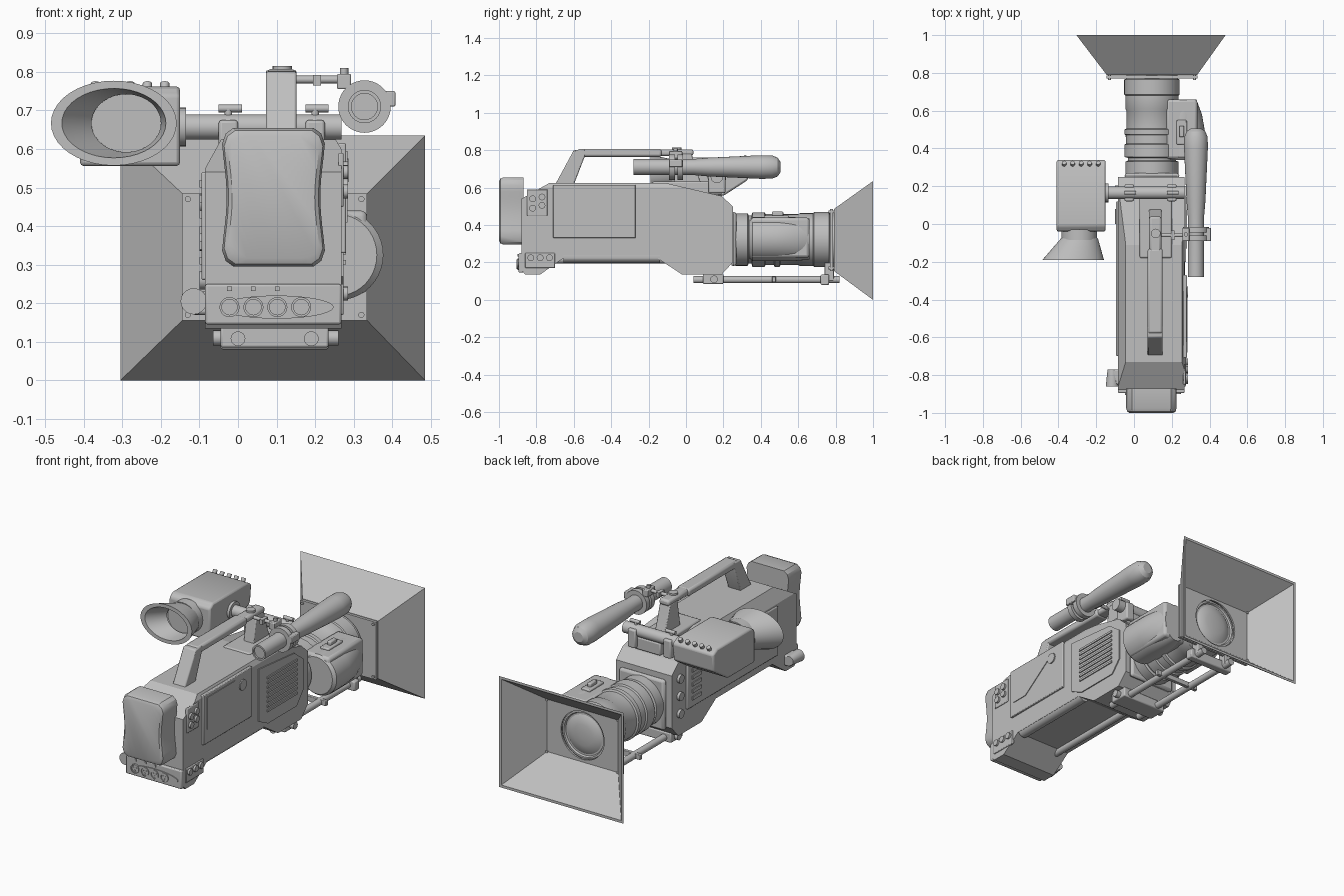
import bpy, bmesh, math
from mathutils import Vector

cube = bpy.data.objects.get("Cube")
if cube:
    bpy.data.objects.remove(cube)

grey = bpy.data.materials.new("plain grey")
grey.use_nodes = True
grey.diffuse_color = (0.52, 0.52, 0.52, 1)
grey.node_tree.nodes["Principled BSDF"].inputs["Base Color"].default_value = grey.diffuse_color


def finish(name, bm, bevel=0, segments=2):
    bmesh.ops.recalc_face_normals(bm, faces=bm.faces)
    mesh = bpy.data.meshes.new(name)
    bm.to_mesh(mesh)
    bm.free()
    mesh.materials.append(grey)
    mesh.shade_smooth()
    mesh.set_sharp_from_angle(angle=math.radians(32))
    ob = bpy.data.objects.new(name, mesh)
    bpy.context.collection.objects.link(ob)
    if bevel:
        mod = ob.modifiers.new("bevel", 'BEVEL')
        mod.width, mod.segments = bevel, segments
        mod.limit_method = 'ANGLE'
    return ob


def loft(name, rings, caps=True, loop=False, bevel=0):
    bm = bmesh.new()
    rows = [[bm.verts.new(p) for p in ring] for ring in rings]
    pairs = list(zip(rows, rows[1:])) + ([(rows[-1], rows[0])] if loop else [])
    for a, b in pairs:
        n = len(a)
        for i in range(n):
            bm.faces.new((a[i], a[(i + 1) % n], b[(i + 1) % n], b[i]))
    if caps and not loop:
        bm.faces.new(rows[0])
        bm.faces.new(rows[-1])
    return finish(name, bm, bevel)


def box(name, x0, x1, y0, y1, z0, z1, bevel=0):
    rect = ((x0, y0), (x1, y0), (x1, y1), (x0, y1))
    return loft(name, [[(x, y, z) for x, y in rect] for z in (z0, z1)], bevel=bevel)


def side_profile(name, points, x0, x1, bevel=0):
    return loft(name, [[(x, y, z) for y, z in points] for x in (x0, x1)], bevel=bevel)


def oval(y, cx, cz, rx, rz, n=40):
    return [(cx + rx * math.cos(t), y, cz + rz * math.sin(t))
            for t in (math.tau * i / n for i in range(n))]


def square(y, cx, cz, rx, rz, n=40):
    ring = []
    for i in range(n):
        c, s = math.cos(math.tau * i / n), math.sin(math.tau * i / n)
        m = max(abs(c), abs(s))
        ring.append((cx + rx * c / m, y, cz + rz * s / m))
    return ring


def lathe(name, cx, cz, profile, n=40):
    return loft(name, [oval(y, cx, cz, r, r, n) for y, r in profile])


def rod(name, a, b, r, n=20):
    a, b = Vector(a), Vector(b)
    q = (b - a).to_track_quat('Z', 'Y')
    circle = [q @ Vector((r * math.cos(math.tau * i / n), r * math.sin(math.tau * i / n), 0)) for i in range(n)]
    return loft(name, [[p + c for c in circle] for p in (a, b)])


# Main body, with its upper edges cut at an angle
outline = [(-.88, .16), (-.86, .135), (-.78, .135), (-.66, .22), (-.15, .22), (-.02, .135),
           (.19, .135), (.25, .2), (.25, .5), (.19, .555), (-.11, .625), (-.73, .625), (-.88, .54)]
body = side_profile("body", outline, -.085, .268)
bm = bmesh.new()
bm.from_mesh(body.data)
for co, no in (((-.085, 0, .55), (-1, 0, .55)), ((.268, 0, .6), (1, 0, .6))):
    cut = bmesh.ops.bisect_plane(bm, geom=bm.verts[:] + bm.edges[:] + bm.faces[:],
                                 plane_co=co, plane_no=no, clear_outer=True)
    edges = [e for e in cut["geom_cut"] if isinstance(e, bmesh.types.BMEdge)]
    bmesh.ops.contextual_create(bm, geom=edges)
bm.to_mesh(body.data)
bm.free()
body.data.shade_flat()

# Battery with a narrow waist
def battery_ring(y, s):
    ring = []
    for x, y0, z in square(y, 0, 0, 1, 1, 48):
        k = (1 + .18 * max(0, abs(x * z) - .5)) if abs(x) > .8 and abs(z) > .8 else 1
        waist = 1 - .1 * math.cos(z * math.pi / 2) ** 2
        ring.append((.092 + .135 * s * x * waist / k, y, .475 + .18 * s * z / k))
    return ring

loft("battery", [battery_ring(y, s) for y, s in ((-.87, 1), (-.975, 1), (-.993, .96), (-1, .88))])

# Rear connector panel
box("rear_panel", -.085, .268, -.895, -.87, .145, .25, .006)
loft("connector_plate", [oval(y, .1, .19, .148, .03) for y in (-.89, -.9)])
for i in range(4):
    x = -.022 + .062 * i
    lathe("rear_connector", x, .19, [(-.89, .026), (-.905, .026), (-.905, .02), (-.897, .02)], 20)
    for dx, dz in ((-.008, .005), (.008, .005), (0, -.009)):
        lathe("connector_pin", x + dx, .19 + dz, [(-.895, .003), (-.903, .003)], 8)
    if i < 3:
        box("rear_switch", x - .006, x + .006, -.9, -.89, .232, .244)
lathe("round_socket", -.115, .205, [(-.86, .034), (-.855, .034), (-.77, .025)], 20)
box("socket_mount", -.12, -.07, -.85, -.77, .17, .23, .008)

# Right side connectors
for y0, y1, z0, z1 in ((-.85, -.74, .45, .59), (-.86, -.7, .17, .25)):
    box("side_connector_plate", .26, .274, y0, y1, z0, z1, .004)
for y, z in ((-.82, .54), (-.77, .55), (-.77, .505), (-.82, .49), (-.83, .225), (-.78, .225), (-.73, .225)):
    rod("side_connector", (.27, y, z), (.285, y, z), .018, 16)

# Hinged screen panel, vented cover and lower side tubes
box("screen_panel", .26, .28, -.71, -.27, .33, .615, .004)
side_profile("screen_sheen", [(-.68, .41), (-.58, .41), (-.37, .56), (-.43, .595), (-.68, .595)], .279, .284)
rod("screen_knob", (.28, -.36, .545), (.287, -.36, .545), .03)
side_profile("vent_cover", [(-.2, .27), (-.12, .23), (.14, .23), (.2, .3), (.2, .48), (.12, .54), (-.2, .57)], .26, .274)
for i in range(8):
    z = .3 + .027 * i
    box("vent_slat", .27, .28, -.13, .14, z, z + .012)
rod("lower_tube", (.235, -.655, .232), (.235, -.14, .232), .034)
rod("lower_tube_small", (-.03, -.7, .215), (-.03, -.05, .215), .02)

# Left side controls
box("left_panel", -.095, -.08, -.7, .12, .26, .54, .005)
for i in range(6):
    box("left_button", -.1, -.09, .0, .08, .3 + .04 * i, .32 + .04 * i)
for z in (.26, .36, .46):
    rod("left_dial", (-.08, .18, z), (-.1, .18, z), .024)

# Carrying handle
side_profile("handle_rear_post", [(-.7, .615), (-.6, .615), (-.54, .77), (-.54, .805), (-.6, .8)], .072, .152, .006)
box("handle_grip", .072, .152, -.58, -.13, .765, .807, .012)
box("handle_front_bar", .08, .145, -.15, .04, .77, .805, .012)
side_profile("handle_front_post", [(-.07, .6), (.1, .57), (.06, .68), (.03, .78), (-.04, .78)], .08, .145, .005)
box("handle_foot", .03, .2, -.18, .19, .56, .632, .008)
rod("handle_screw", (.115, -.05, .8), (.115, -.05, .815), .025)

# Viewfinder support tube with two clamps
rod("viewfinder_tube", (-.16, .165, .657), (.268, .165, .657), .033)
for x in (-.025, .2):
    box("tube_clamp", x - .025, x + .025, .12, .21, .57, .675, .008)
    rod("clamp_screw", (x, .165, .67), (x, .165, .705), .01, 12)
    rod("clamp_lever", (x - .025, .165, .705), (x + .035, .165, .705), .01, 12)

# Viewfinder with eyecup
side_profile("viewfinder_body", [(-.04, .556), (.2, .556), (.33, .64), (.34, .74), (.3, .762), (-.01, .762), (-.04, .74)],
             -.41, -.15, .01)
rod("viewfinder_joint", (-.16, .165, .657), (-.135, .165, .657), .05)
for i in range(5):
    x = -.37 + .045 * i
    rod("viewfinder_button", (x, .31, .745), (x, .325, .77), .012, 12)
loft("eyepiece_ring", [oval(y, -.29, .665, .095, .092) for y in (-.03, -.085)])
loft("eyecup", [oval(-.06, -.29, .667, .085, .08), oval(-.08, -.29, .667, .1, .085),
                oval(-.19, -.322, .667, .163, .11), oval(-.19, -.322, .667, .135, .09),
                oval(-.1, -.29, .667, .09, .075)], caps=False)

# Microphone, holder and arm
lathe("microphone", .328, .71, [(-.27, .034), (-.28, .034), (-.28, .043), (.04, .043), (.12, .05),
                                (.4, .063), (.46, .062), (.49, .05), (.505, .028)])
for y in (-.09, -.045):
    lathe("mic_ring", .328, .71, [(y, .045), (y, .068), (y + .03, .068), (y + .03, .045)])
for x, z in ((.39, .73), (.275, .775)):
    box("mic_clamp_block", x - .018, x + .018, -.09, -.02, z - .02, z + .02, .004)
rod("mic_clamp_screw", (.275, -.055, .78), (.275, -.055, .81), .011, 12)
rod("mic_arm", (.14, -.06, .78), (.29, -.06, .78), .01, 12)
box("mic_arm_joint", .195, .215, -.085, -.035, .765, .792)

# Lens barrel, front glass and side grip
LX, LZ = .095, .322
lathe("lens_barrel", LX, LZ, [(.23, .13), (.26, .13), (.265, .14), (.33, .14), (.335, .128), (.35, .128),
                              (.355, .146), (.42, .146), (.425, .137), (.47, .137), (.475, .146), (.5, .146),
                              (.505, .136), (.6, .136), (.61, .141), (.68, .141), (.685, .147), (.765, .147),
                              (.77, .135), (.79, .135), (.79, .125), (.78, .12)], 48)
lathe("lens_glass", LX, LZ, [(.77, .124), (.788, .1), (.797, .06), (.8, .02)])
box("lens_mount", -.05, .24, .24, .27, .18, .47, .03)
loft("lens_grip", [oval(y, .26, .325, rx, rz) for y, rx, rz in
                   ((.34, .1, .105), (.355, .117, .117), (.48, .117, .117), (.58, .1, .117), (.66, .07, .11))])
box("lens_grip_case", .17, .335, .345, .66, .225, .44, .015)
box("zoom_switch_base", .225, .28, .42, .55, .435, .452, .006)
box("zoom_switch", .24, .265, .46, .52, .445, .472, .006)

# Lens hood: one closed shell around a round opening
HX, HZ, MX, MZ = .095, .32, .09, .3175
loft("lens_hood", [oval(.8, LX, LZ, .137, .137), square(.8, HX, HZ, .225, .15), square(1, MX, MZ, .38, .303),
                   square(1, MX, MZ, .395, .3175), square(.79, HX, HZ, .24, .165),
                   oval(.79, LX, LZ, .137, .137)], loop=True)
loft("hood_back_plate", [oval(.785, LX, LZ, .15, .15), square(.785, HX, HZ, .24, .165),
                         square(.77, HX, HZ, .24, .165), oval(.77, LX, LZ, .15, .15)], loop=True)
for sx in (-1, 1):
    for sz in (-1, 1):
        lathe("hood_screw", HX + .225 * sx, HZ + .15 * sz, [(.763, .008), (.806, .008)], 12)

# Support rods under the lens
for x in (0, .19):
    rod("support_rod", (x, .04, .108), (x, .82, .108), .019)
    box("hood_bracket", x - .02, x + .02, .74, .79, .1, .2, .004)
box("rod_bracket_rear", -.045, .235, .09, .2, .085, .14, .006)
box("rod_bracket_middle", -.045, .235, .46, .48, .095, .125, .003)
box("rod_bracket_front", -.045, .235, .72, .765, .08, .135, .006)
rod("rod_bracket_bar", (-.065, .15, .11), (.26, .15, .11), .02)
